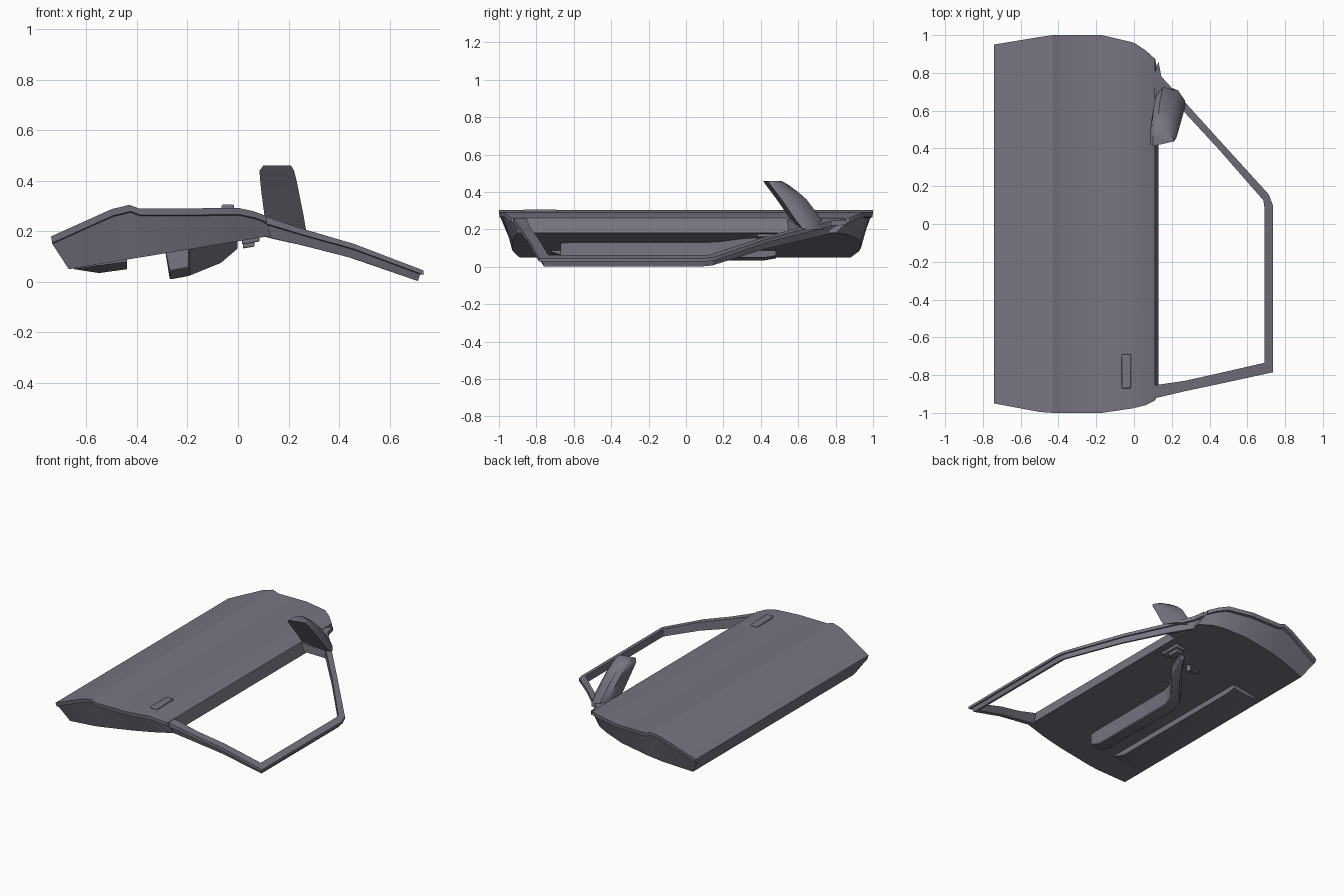
import bpy, bmesh, math
from mathutils import Vector

if "Cube" in bpy.data.objects:
    bpy.data.objects.remove(bpy.data.objects["Cube"])

paint = bpy.data.materials.new("slate_grey")
paint.use_nodes = True
GREY = (0.19, 0.175, 0.225, 1)
paint.diffuse_color = GREY
paint.node_tree.nodes["Principled BSDF"].inputs["Base Color"].default_value = GREY


def loft(name, rings, bevel=0.0, angle=25):
    """Skin a list of equal-length point rings and cap both ends."""
    bm = bmesh.new()
    loops = [[bm.verts.new(p) for p in ring] for ring in rings]
    n = len(loops[0])
    for a, b in zip(loops, loops[1:]):
        for i in range(n):
            j = (i + 1) % n
            bm.faces.new((a[i], a[j], b[j], b[i]))
    bm.faces.new(loops[0])
    bm.faces.new(loops[-1])
    bmesh.ops.recalc_face_normals(bm, faces=bm.faces)
    mesh = bpy.data.meshes.new(name)
    bm.to_mesh(mesh)
    bm.free()
    obj = bpy.data.objects.new(name, mesh)
    bpy.context.collection.objects.link(obj)
    mesh.materials.append(paint)
    bpy.ops.object.select_all(action='DESELECT')
    obj.select_set(True)
    bpy.context.view_layer.objects.active = obj
    bpy.ops.object.shade_smooth_by_angle(angle=math.radians(angle))
    if bevel:
        mod = obj.modifiers.new("soft_edges", 'BEVEL')
        mod.width = bevel
        mod.segments = 2
    return obj


def box(name, lo, hi, bevel, slope=0.0):
    """Box whose height follows a slope along x."""
    def ring(z):
        return [(x, y, z + slope * (x - lo[0]))
                for x, y in ((lo[0], lo[1]), (hi[0], lo[1]), (hi[0], hi[1]), (lo[0], hi[1]))]
    return loft(name, [ring(lo[2]), ring(hi[2])], bevel)


def interp(table, x):
    for (x0, a), (x1, b) in zip(table, table[1:]):
        if x <= x1:
            break
    return a + (b - a) * (x - x0) / (x1 - x0)


def inner_z(x):
    return 0.05 + (x + 0.67) * 0.165


# Door body: outer skin, folded lip and tapered inner panel
# skin x, skin z, back y, front y, inner x, inner back y, inner front y
stations = [
    (-0.74, 0.18, 0.95, -0.95, -0.67, 0.88, -0.89),
    (-0.50, 0.288, 0.99, -0.995, -0.47, 0.925, -0.925),
    (-0.43, 0.305, 1.0, -1.0, -0.41, 0.93, -0.93),
    (-0.39, 0.29, 1.0, -1.0, -0.37, 0.935, -0.93),
    (-0.17, 0.291, 1.0, -1.0, -0.16, 0.935, -0.93),
    (0.00, 0.293, 0.96, -0.975, -0.01, 0.90, -0.92),
    (0.06, 0.28, 0.92, -0.96, 0.06, 0.87, -0.91),
    (0.11, 0.262, 0.875, -0.935, 0.13, 0.80, -0.90),
]
rings = []
for x, z, yb, yf, xi, ib, jf in stations:
    lx, lz, zi = x + 0.005, z - 0.026, inner_z(xi)
    rings.append([(x, yb, z), (x, yf, z), (lx, yf + 0.004, lz), (lx, yf + 0.02, lz - 0.004),
                  (xi, jf, zi), (xi, ib, zi), (lx, yb - 0.02, lz - 0.004), (lx, yb - 0.004, lz)])
loft("door_body", rings)

# Window frame: swept band around the opening, falling towards the roof
top = [(0.05, 0.28), (0.13, 0.252), (0.27, 0.205), (0.46, 0.15), (0.735, 0.045)]
depth = [(0.05, 0.085), (0.13, 0.08), (0.27, 0.064), (0.735, 0.05)]
path = [
    ((0.13, 0.86), (0.08, 0.72)), ((0.145, 0.78), (0.12, 0.72)),
    ((0.27, 0.645), (0.25, 0.61)), ((0.46, 0.435), (0.44, 0.405)),
    ((0.715, 0.155), (0.685, 0.125)), ((0.735, 0.10), (0.69, 0.09)),
    ((0.735, -0.785), (0.69, -0.735)), ((0.46, -0.845), (0.45, -0.79)),
    ((0.27, -0.885), (0.27, -0.83)), ((0.10, -0.925), (0.10, -0.855)),
]
rings = []
for o, i in path:
    o, i = Vector(o), Vector(i)
    step = o.lerp(i, 0.3)
    low = o.lerp(i, 0.5)

    def at(p, f):
        return (p.x, p.y, interp(top, p.x) - f * interp(depth, p.x))
    rings.append([at(o, 0), at(i, 0), at(i, 1), at(low, 1), at(step, 0.4), at(o, 0.35)])
loft("window_frame", rings)

# Corner plate that carries the mirror
tri = [(0.11, 0.74), (0.11, 0.54), (0.25, 0.62)]
loft("mirror_plate", [[(x, y, interp(top, x) - d) for x, y in tri] for d in (0.005, 0.06)])

# Mirror: leaning shell, flat towards the front and rounded behind
rings = []
for z, x0, x1, y0, y1 in [(0.20, 0.12, 0.27, 0.60, 0.735), (0.26, 0.105, 0.26, 0.555, 0.72),
                          (0.36, 0.092, 0.24, 0.485, 0.645), (0.40, 0.088, 0.232, 0.455, 0.60),
                          (0.44, 0.085, 0.222, 0.425, 0.545), (0.46, 0.10, 0.21, 0.412, 0.51)]:
    w, d = x1 - x0, y1 - y0
    rings.append([(x0, y0, z), (x1, y0 + 0.025, z), (x1, y0 + 0.4 * d, z),
                  (x1 - 0.25 * w, y0 + 0.8 * d, z), (x0 + 0.3 * w, y1, z),
                  (x0 + 0.08 * w, y0 + 0.8 * d, z), (x0, y0 + 0.4 * d, z)])
loft("mirror", rings, angle=40)

# Outer pull handle
box("outer_handle", (-0.065, -0.87, 0.28), (-0.015, -0.69, 0.306), 0.006)

# Armrest with a grab bar sweeping up towards the window
rings = []
for y, x, drop, width in [(-0.67, -0.28, 0.07, 0.085), (-0.58, -0.28, 0.105, 0.09),
                          (0.08, -0.28, 0.105, 0.09), (0.16, -0.26, 0.10, 0.09),
                          (0.30, -0.14, 0.075, 0.075), (0.46, -0.04, 0.03, 0.04)]:
    a, b = x, x + width
    rings.append([(a - 0.01, y, inner_z(a) + 0.02), (b, y, inner_z(b) + 0.02),
                  (b, y, inner_z(b) - drop), (a + 0.01, y, inner_z(a) - drop)])
loft("armrest", rings, 0.005)

# Storage pocket low on the inner panel
rings = []
for y, drop in [(-0.72, 0.005), (-0.62, 0.035), (0.42, 0.035), (0.48, 0.025)]:
    rings.append([(-0.655, y, 0.07), (-0.44, y, 0.10), (-0.44, y, inner_z(-0.44) - drop - 0.003),
                  (-0.55, y, inner_z(-0.55) - drop), (-0.65, y, inner_z(-0.65) - 0.003)])
loft("door_pocket", rings)

# Inner release handle: recess surround and lever
box("release_surround", (0.015, 0.38, 0.148), (0.085, 0.53, 0.175), 0.005, 0.165)
box("release_lever", (0.02, 0.42, 0.132), (0.065, 0.51, 0.16), 0.004, 0.165)

# Window winder: hub, arm and knob
box("winder_arm", (-0.20, 0.39, 0.11), (-0.12, 0.415, 0.122), 0.004, 0.165)
for name, x, r, low in (("winder_hub", -0.195, 0.022, 0.006), ("winder_knob", -0.125, 0.015, 0.04)):
    circle = [(x + r * math.cos(k * math.tau / 12), 0.402 + r * math.sin(k * math.tau / 12))
              for k in range(12)]
    loft(name, [[(u, v, z) for u, v in circle] for z in (inner_z(x) - low, inner_z(x) + 0.01)])
